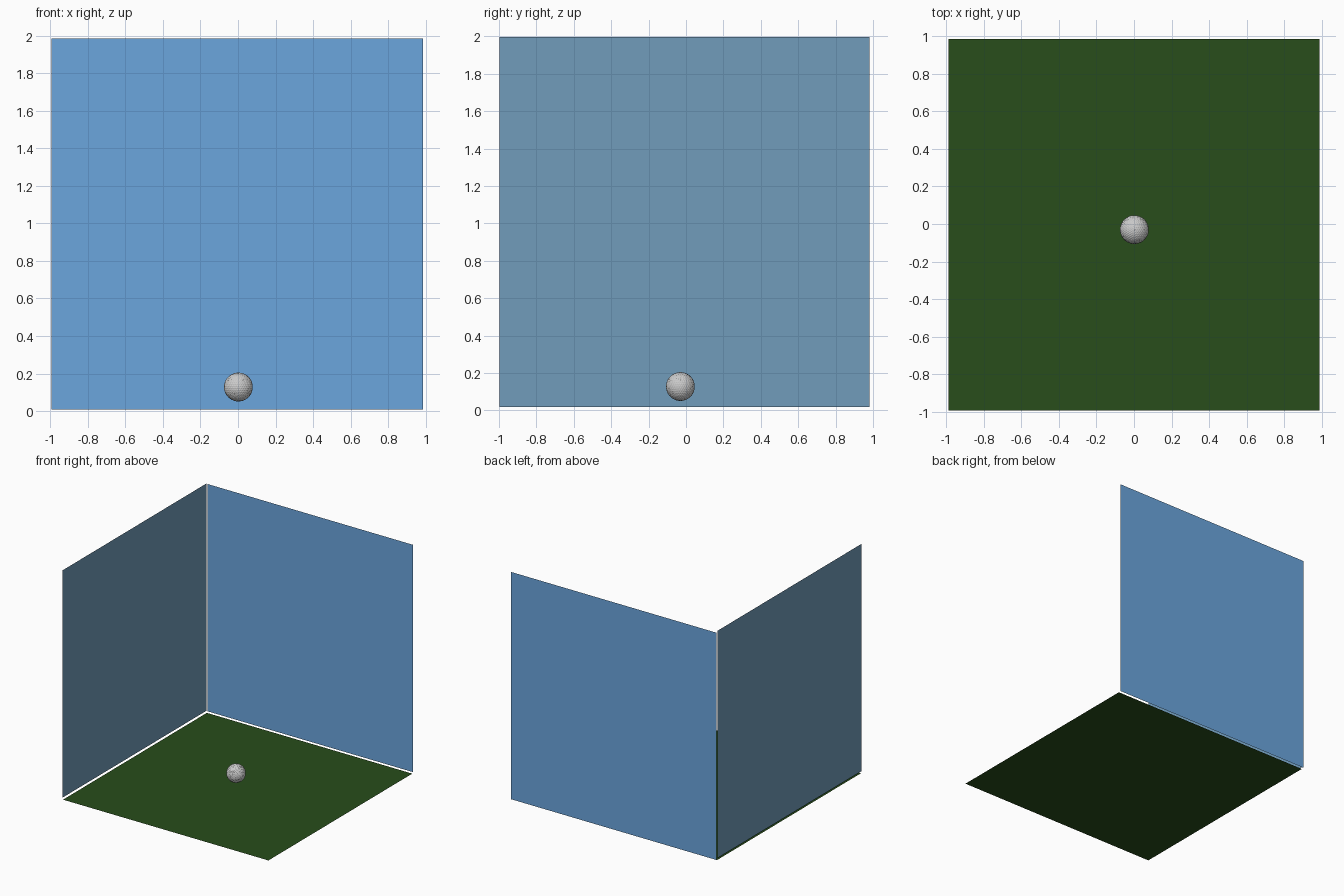
import bpy
import bmesh
from mathutils import Vector

if "Cube" in bpy.data.objects:
    bpy.data.objects.remove(bpy.data.objects["Cube"])

SIDE = 1.98  # edge length of every panel


def panel(name, corner, u, v, color):
    """Flat square sheet starting at a corner and spanning directions u and v."""
    c, u, v = Vector(corner), Vector(u) * SIDE, Vector(v) * SIDE
    mesh = bpy.data.meshes.new(name)
    mesh.from_pydata([c, c + u, c + u + v, c + v], [], [(0, 1, 2, 3)])
    obj = bpy.data.objects.new(name, mesh)
    bpy.context.collection.objects.link(obj)
    mat = bpy.data.materials.new(name + "_color")
    mat.diffuse_color = (*color, 1)
    mat.use_nodes = True
    mat.node_tree.nodes["Principled BSDF"].inputs["Base Color"].default_value = mat.diffuse_color
    mesh.materials.append(mat)
    return obj


X, Y, Z = (1, 0, 0), (0, 1, 0), (0, 0, 1)

# Grass floor and the two backdrop walls
panel("grass_floor", (-0.99, -0.995, 0.0), X, Y, (0.021, 0.074, 0.011))
panel("back_wall", (-0.995, 1.0, 0.007), X, Z, (0.147, 0.381, 0.73))
panel("left_wall", (-0.993, -0.998, 0.018), Y, Z, (0.165, 0.333, 0.497))


def dimpled_ball(name, center, radius):
    """Icosphere whose vertices are opened into faces and pressed inward."""
    bm = bmesh.new()
    bmesh.ops.create_icosphere(bm, subdivisions=4, radius=radius)
    bmesh.ops.bevel(bm, geom=bm.verts[:], offset=40, offset_type='PERCENT',
                    segments=1, profile=0.5, affect='VERTICES')
    # Dimple cells are the near-regular faces
    cells = []
    for f in bm.faces:
        lengths = [e.calc_length() for e in f.edges]
        if max(lengths) < 1.5 * min(lengths):
            cells.append(f)
    for v in bm.verts:
        v.co = v.co.normalized() * radius
    bm.normal_update()
    bmesh.ops.inset_individual(bm, faces=cells, thickness=radius * 0.018,
                               depth=-radius * 0.02)
    mesh = bpy.data.meshes.new(name)
    bm.to_mesh(mesh)
    bm.free()
    mesh.shade_smooth()
    obj = bpy.data.objects.new(name, mesh)
    obj.location = center
    bpy.context.collection.objects.link(obj)
    sub = obj.modifiers.new("soft_dimples", 'SUBSURF')
    sub.levels = sub.render_levels = 1
    return obj


# Dimpled ball hovering just above the grass
dimpled_ball("ball", (0.002, -0.03, 0.128), 0.077)
